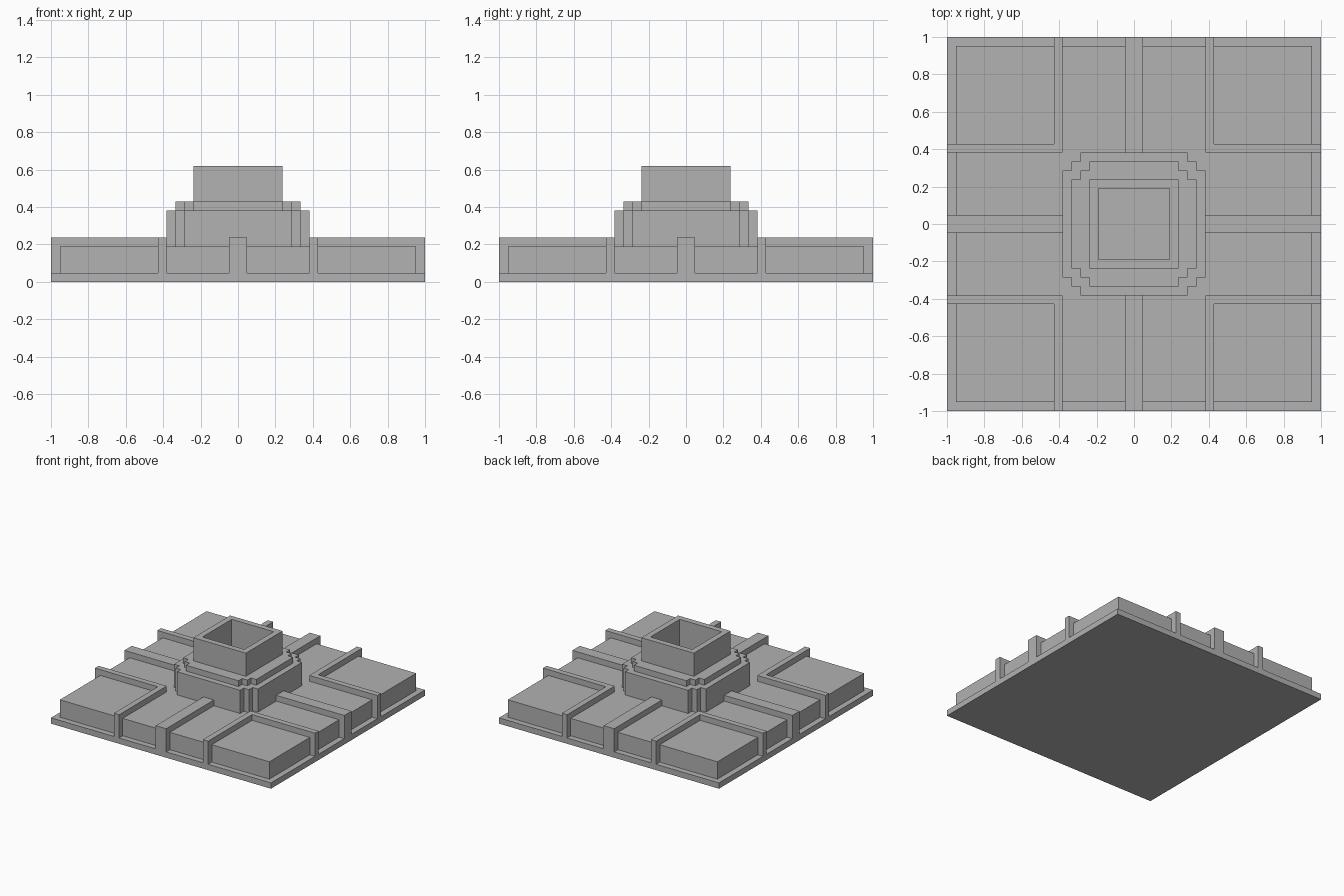
import bpy
import bmesh

U = 2 / 42  # module size: the base is 42 modules wide

if "Cube" in bpy.data.objects:
    bpy.data.objects.remove(bpy.data.objects["Cube"], do_unlink=True)

grey = bpy.data.materials.new("plain_grey")
grey.use_nodes = True
grey.diffuse_color = (0.445, 0.445, 0.445, 1)
grey.node_tree.nodes["Principled BSDF"].inputs["Base Color"].default_value = grey.diffuse_color


def prism(name, outline, z0, z1):
    """Extrude a flat outline, given in modules, from z0 to z1."""
    bm = bmesh.new()
    face = bm.faces.new([bm.verts.new((x * U, y * U, z0 * U)) for x, y in outline])
    top = bmesh.ops.extrude_face_region(bm, geom=[face])["geom"]
    bmesh.ops.translate(bm, vec=(0, 0, (z1 - z0) * U),
                        verts=[v for v in top if isinstance(v, bmesh.types.BMVert)])
    bmesh.ops.recalc_face_normals(bm, faces=bm.faces)
    mesh = bpy.data.meshes.new(name)
    bm.to_mesh(mesh)
    bm.free()
    mesh.materials.append(grey)
    obj = bpy.data.objects.new(name, mesh)
    bpy.context.collection.objects.link(obj)
    return obj


def rect(x0, x1, y0, y1):
    return [(x0, y0), (x1, y0), (x1, y1), (x0, y1)]


def stepped(r):
    """Square outline of half width r with two-step notched corners."""
    quarter = [(r, r - 2), (r - 1, r - 2), (r - 1, r - 1), (r - 2, r - 1), (r - 2, r)]
    points = []
    for _ in range(4):
        points += quarter
        quarter = [(-y, x) for x, y in quarter]
    return points


# Base plate and the deck under the core
prism("base_plate", rect(-21, 21, -21, 21), 0, 1)
prism("core_deck", rect(-8, 8, -8, 8), 1, 4)

# Corner blocks with their L-shaped ribs
corner_rib = [(8, 8), (21, 8), (21, 9), (9, 9), (9, 21), (8, 21)]
for sx, side in ((-1, "right"), (1, "left")):
    for sy, end in ((-1, "front"), (1, "back")):
        def flip(points):
            return [(x * sx, y * sy) for x, y in points]
        prism(f"corner_block_{end}_{side}", flip(rect(9, 20, 9, 20)), 1, 4)
        prism(f"corner_rib_{end}_{side}", flip(corner_rib), 1, 5)

# Four arms: a centre rib between two blocks, turned about the core
arm = [("arm_rib", rect(-1, 1, 8, 21), 5),
       ("arm_block_a", rect(1, 8, 8, 20), 4),
       ("arm_block_b", rect(-8, -1, 8, 20), 4)]
for side in ("back", "right", "front", "left"):
    for name, outline, top in arm:
        prism(f"{name}_{side}", outline, 1, top)
    arm = [(n, [(-y, x) for x, y in o], t) for n, o, t in arm]

# Stepped core and square tower, with a shaft cut down through them
core = [prism("core_lower_tier", stepped(8), 4, 8),
        prism("core_upper_tier", stepped(7), 8, 9),
        prism("tower", rect(-5, 5, -5, 5), 9, 13)]
cutter = prism("shaft_cutter", rect(-4, 4, -4, 4), 3, 14)
cutter.hide_render = True
for obj in core:
    cut = obj.modifiers.new("shaft", "BOOLEAN")
    cut.operation = "DIFFERENCE"
    cut.solver = "EXACT"
    cut.object = cutter
graph = bpy.context.evaluated_depsgraph_get()
for obj, mesh in [(o, bpy.data.meshes.new_from_object(o.evaluated_get(graph))) for o in core]:
    obj.modifiers.clear()
    obj.data = mesh
bpy.data.objects.remove(cutter, do_unlink=True)
